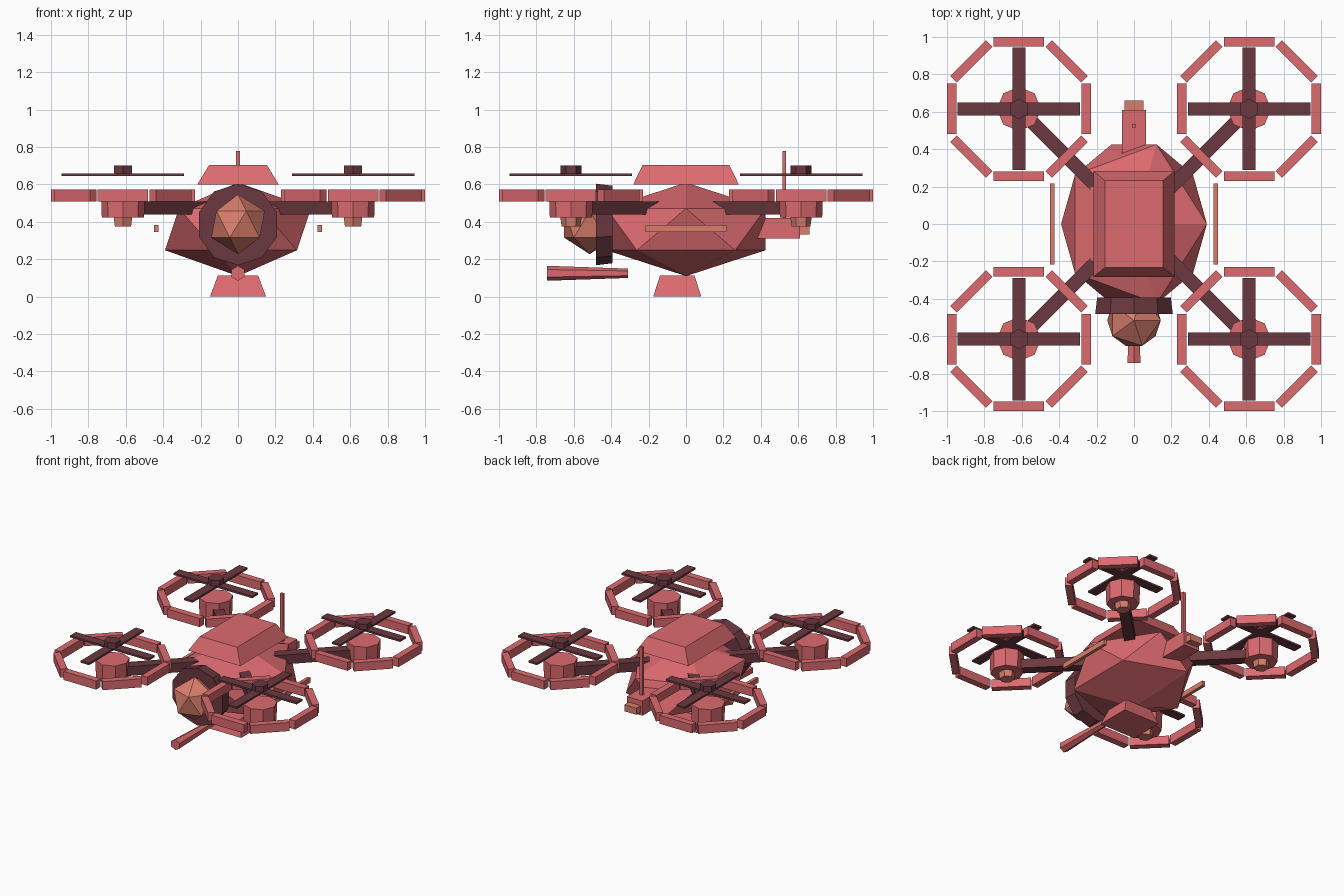
import bpy, bmesh
from math import radians, cos, sin, pi
from mathutils import Matrix, Vector

cube = bpy.data.objects.get("Cube")
if cube:
    bpy.data.objects.remove(cube, do_unlink=True)


def material(name, rgb):
    m = bpy.data.materials.new(name)
    m.use_nodes = True
    m.diffuse_color = (*rgb, 1)
    m.node_tree.nodes["Principled BSDF"].inputs["Base Color"].default_value = (*rgb, 1)
    return m


CORAL = material("coral", (0.72, 0.145, 0.16))
MAROON = material("dark maroon", (0.145, 0.04, 0.05))
ORANGE = material("soft orange", (0.70, 0.21, 0.15))


def finish(name, bm, mat):
    bmesh.ops.recalc_face_normals(bm, faces=bm.faces)
    mesh = bpy.data.meshes.new(name)
    bm.to_mesh(mesh)
    bm.free()
    mesh.materials.append(mat)
    obj = bpy.data.objects.new(name, mesh)
    bpy.context.collection.objects.link(obj)
    return obj


def add_box(bm, center, size, turn=0, taper=(1, 1)):
    """Box turned about z; its top face is scaled by taper."""
    verts = bmesh.ops.create_cube(bm, size=1)["verts"]
    for v in verts:
        if v.co.z > 0:
            v.co.x *= taper[0]
            v.co.y *= taper[1]
    move = Matrix.Translation(center) @ Matrix.Rotation(turn, 4, "Z")
    bmesh.ops.transform(bm, matrix=move @ Matrix.Diagonal((*size, 1)), verts=verts)


def box(name, mat, center, size, turn=0, taper=(1, 1)):
    bm = bmesh.new()
    add_box(bm, center, size, turn, taper)
    return finish(name, bm, mat)


def prism(name, mat, center, sides, low, high, depth, rot=Matrix()):
    bm = bmesh.new()
    bmesh.ops.create_cone(bm, cap_ends=True, segments=sides, radius1=low, radius2=high,
                          depth=depth, matrix=Matrix.Translation(center) @ rot)
    return finish(name, bm, mat)


def ball(name, mat, center, scale):
    bm = bmesh.new()
    bmesh.ops.create_icosphere(bm, subdivisions=1, radius=1,
                               matrix=Matrix.Translation(center) @ Matrix.Diagonal((*scale, 1)))
    return finish(name, bm, mat)


# Hull, canopy and belly mount
ball("hull", CORAL, (0, 0, 0.36), (0.436, 0.5, 0.25))
box("canopy", CORAL, (0, 0, 0.652), (0.435, 0.565, 0.105), taper=(0.71, 0.82))
box("belly_mount", CORAL, (0, -0.047, 0.056), (0.30, 0.257, 0.112), taper=(0.72, 0.72))

# Camera and barrel, with their axes along y
along_y = Matrix.Rotation(radians(90), 4, "X")
prism("camera_collar", MAROON, (0, -0.437, 0.386), 10, 0.207, 0.218, 0.088, along_y)
ball("camera_lens", ORANGE, (0, -0.515, 0.387), (0.16, 0.16, 0.16))
prism("barrel", CORAL, (0, -0.527, 0.125), 6, 0.025, 0.04, 0.435, along_y)

# Rear pack, exhaust and antenna
box("rear_pack", CORAL, (0, 0.455, 0.365), (0.13, 0.31, 0.11))
box("rear_exhaust", ORANGE, (0, 0.63, 0.357), (0.1, 0.06, 0.05))
box("antenna", CORAL, (0, 0.525, 0.59), (0.024, 0.02, 0.38))

# Side rails
for side, sx in (("left", 1), ("right", -1)):
    box(side + "_rail", ORANGE, (sx * 0.438, 0, 0.365), (0.024, 0.435, 0.038))


def rotor(prefix, sx, sy):
    x, y = sx * 0.615, sy * 0.615
    turn = radians(45 * sx * sy)
    box(prefix + "_arm", MAROON, (sx * 0.365, sy * 0.365, 0.473), (0.6, 0.075, 0.07), turn)
    prism(prefix + "_motor", CORAL, (x, y, 0.49), 8, 0.113, 0.118, 0.135)
    prism(prefix + "_motor_cap", ORANGE, (x, y, 0.40), 6, 0.05, 0.057, 0.05)
    prism(prefix + "_hub", MAROON, (x, y, 0.678), 6, 0.055, 0.055, 0.046)

    # Crossed blades
    blades = bmesh.new()
    for angle in (0, pi / 2):
        add_box(blades, (x, y, 0.652), (0.655, 0.07, 0.014), angle)
    finish(prefix + "_blades", blades, MAROON)

    # Guard made of eight separate bars
    guard = bmesh.new()
    for i in range(8):
        a = i * pi / 4
        center = Vector((x + 0.36 * cos(a), y + 0.36 * sin(a), 0.542))
        add_box(guard, center, (0.05, 0.27, 0.064), a)
    finish(prefix + "_guard", guard, CORAL)


for end, sy in (("front", -1), ("rear", 1)):
    for side, sx in (("left", 1), ("right", -1)):
        rotor(end + "_" + side, sx, sy)
